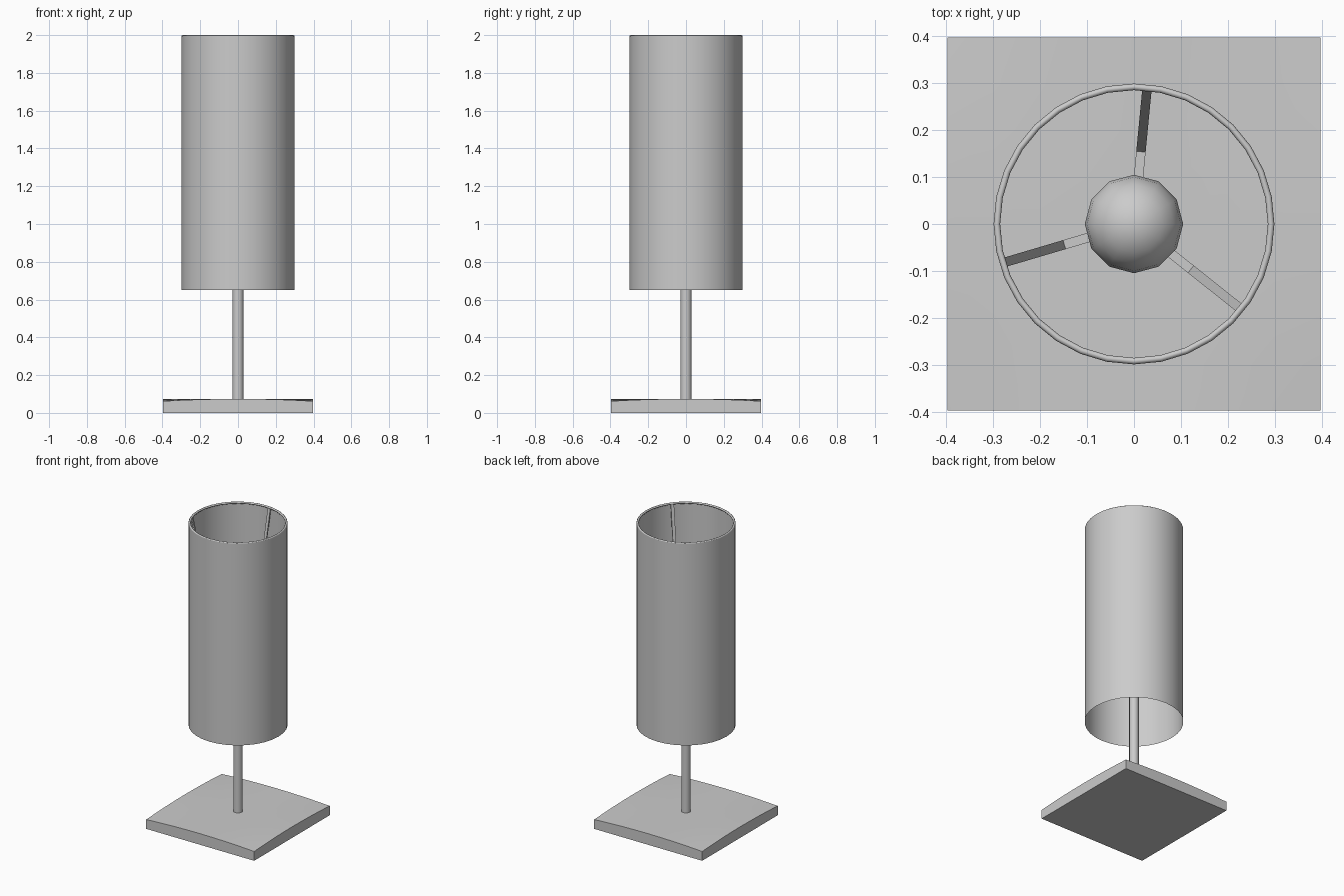
import bpy, bmesh, math
from mathutils import Vector, Matrix

cube = bpy.data.objects.get("Cube")
if cube:
    bpy.data.objects.remove(cube, do_unlink=True)

GREY = (0.6, 0.6, 0.6, 1)
grey = bpy.data.materials.new("plain grey")
grey.use_nodes = True
grey.diffuse_color = GREY
grey.node_tree.nodes["Principled BSDF"].inputs["Base Color"].default_value = GREY


def finish(name, bm, smooth=True):
    """Turn a bmesh into a named grey object."""
    bmesh.ops.recalc_face_normals(bm, faces=bm.faces)
    mesh = bpy.data.meshes.new(name)
    bm.to_mesh(mesh)
    bm.free()
    obj = bpy.data.objects.new(name, mesh)
    bpy.context.collection.objects.link(obj)
    mesh.materials.append(grey)
    if smooth:
        bpy.ops.object.select_all(action='DESELECT')
        obj.select_set(True)
        bpy.context.view_layer.objects.active = obj
        bpy.ops.object.shade_smooth_by_angle(angle=math.radians(35))
    return obj


def tube(name, radius, bottom, top, segments, capped):
    bm = bmesh.new()
    bmesh.ops.create_cone(bm, cap_ends=capped, segments=segments, radius1=radius,
                          radius2=radius, depth=top - bottom,
                          matrix=Matrix.Translation((0, 0, (bottom + top) / 2)))
    return finish(name, bm)


# Square base whose top sags gently toward the corners
HALF, THICK, SAG = 0.398, 0.074, 0.012
bm = bmesh.new()
bmesh.ops.create_grid(bm, x_segments=8, y_segments=8, size=HALF)
bmesh.ops.translate(bm, verts=bm.verts, vec=(0, 0, THICK))
edges = [e for e in bm.edges if e.is_boundary]
skirt = bmesh.ops.extrude_edge_only(bm, edges=edges)["geom"]
for v in [g for g in skirt if isinstance(g, bmesh.types.BMVert)]:
    v.co.z = 0
for v in bm.verts:
    if v.co.z > 0:
        v.co.z -= SAG * (v.co.x * v.co.y / HALF ** 2) ** 2
bmesh.ops.holes_fill(bm, edges=[e for e in bm.edges if e.is_boundary], sides=0)
finish("base", bm)

# Stem, open shade and bulb
ARM_Z = 1.28
tube("stem", 0.029, 0.06, ARM_Z + 0.01, 16, True)
tube("shade", 0.3, 0.65, 1.995, 32, False)

bm = bmesh.new()
bmesh.ops.create_uvsphere(bm, u_segments=12, v_segments=10, radius=0.105,
                          matrix=Matrix.Translation((0, 0, ARM_Z + 0.1)))
finish("bulb", bm)

# Wire ring inside the top rim
bpy.ops.mesh.primitive_torus_add(location=(0, 0, 1.993), major_radius=0.2925,
                                 minor_radius=0.007, major_segments=32, minor_segments=8)
ring = bpy.context.object
ring.name = "top_ring"
ring.data.materials.append(grey)
bpy.ops.object.shade_smooth_by_angle(angle=math.radians(50))

# Bent arms carrying the ring from the stem
PATH = [(0.02, ARM_Z), (0.155, ARM_Z), (0.288, 1.99)]
for name, angle in (("back", 84.5), ("left", 196.5), ("right", 321.5)):
    bm = bmesh.new()
    loops = []
    for i, (r, z) in enumerate(PATH):
        # thickness direction follows the bend
        off = Vector((0, 0, -0.008)) if i == 0 else Vector((0.008, 0, -0.006 if i == 1 else 0))
        c = Vector((r, 0, z))
        loops.append([bm.verts.new(p + Vector((0, y, 0)))
                      for p, y in ((c, -0.01), (c, 0.01), (c + off, 0.01), (c + off, -0.01))])
    for a, b in zip(loops, loops[1:]):
        for k in range(4):
            bm.faces.new((a[k], a[(k + 1) % 4], b[(k + 1) % 4], b[k]))
    bm.faces.new(loops[0])
    bm.faces.new(loops[-1])
    bmesh.ops.rotate(bm, verts=bm.verts, cent=(0, 0, 0),
                     matrix=Matrix.Rotation(math.radians(angle), 3, 'Z'))
    finish(name + "_arm", bm, smooth=False)
